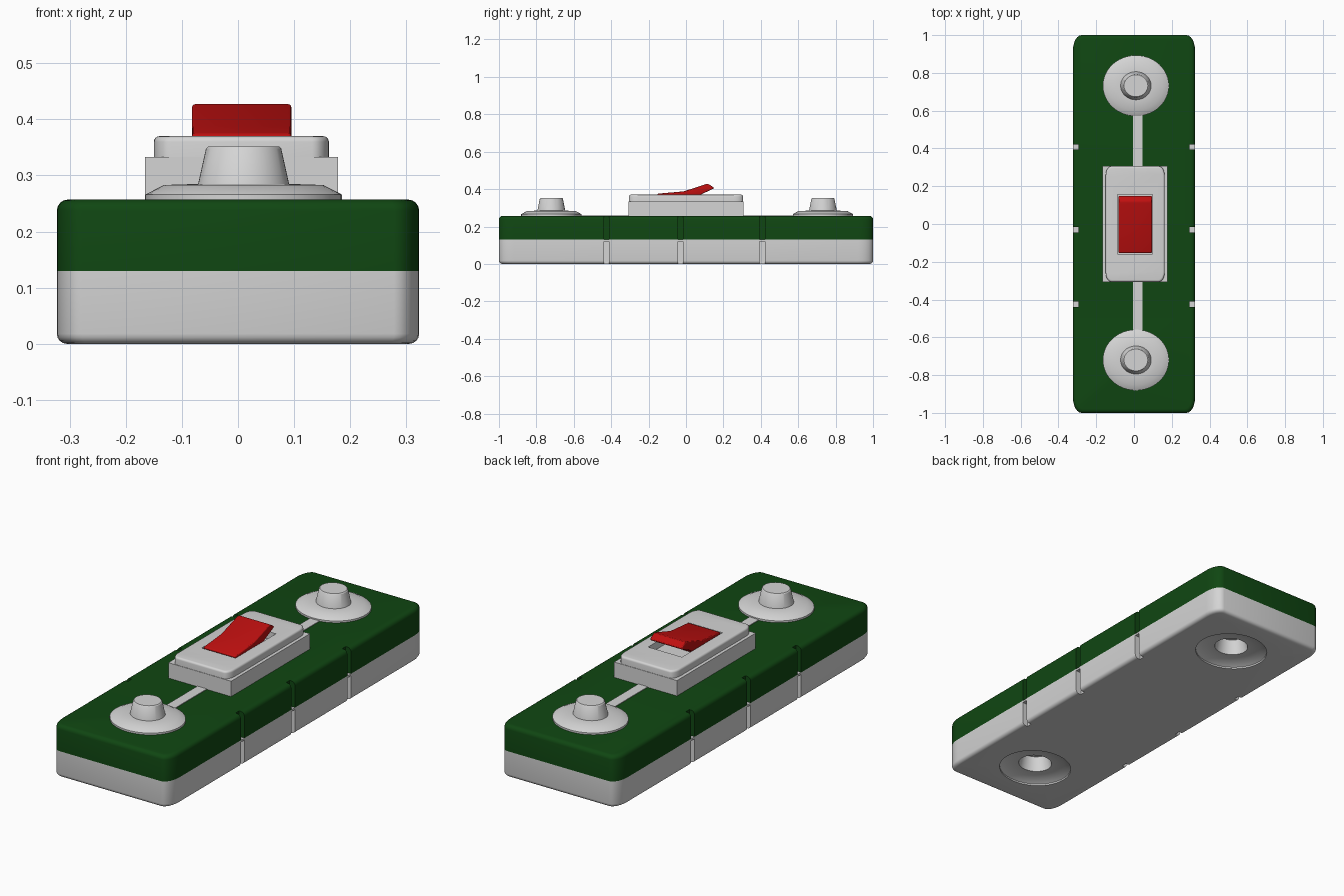
import bpy
import bmesh
from math import cos, sin, pi, radians

cube = bpy.data.objects.get("Cube")
if cube:
    bpy.data.objects.remove(cube, do_unlink=True)


def material(name, rgb):
    m = bpy.data.materials.new(name)
    m.use_nodes = True
    m.diffuse_color = (*rgb, 1)
    bsdf = m.node_tree.nodes["Principled BSDF"]
    bsdf.inputs["Base Color"].default_value = (*rgb, 1)
    bsdf.inputs["Roughness"].default_value = 0.6
    return m


GREY = material("light grey plastic", (0.66, 0.66, 0.66))
GREEN = material("dark green plastic", (0.005, 0.062, 0.006))
RED = material("red plastic", (0.52, 0.005, 0.005))


def finish(bm, name, mat):
    bmesh.ops.recalc_face_normals(bm, faces=bm.faces)
    mesh = bpy.data.meshes.new(name)
    bm.to_mesh(mesh)
    bm.free()
    mesh.materials.append(mat)
    ob = bpy.data.objects.new(name, mesh)
    bpy.context.collection.objects.link(ob)
    return ob


def activate(ob):
    bpy.ops.object.select_all(action="DESELECT")
    ob.select_set(True)
    bpy.context.view_layer.objects.active = ob


def smooth(ob, angle=32):
    activate(ob)
    bpy.ops.object.shade_smooth_by_angle(angle=radians(angle))


def cut(ob, cutter):
    mod = ob.modifiers.new("cut", "BOOLEAN")
    mod.operation = "DIFFERENCE"
    mod.solver = "EXACT"
    mod.object = cutter
    activate(ob)
    bpy.ops.object.modifier_apply(modifier=mod.name)
    bpy.data.objects.remove(cutter, do_unlink=True)


def loft(bm, rings):
    """Skin a stack of equally long point rings and cap both ends."""
    loops = [[bm.verts.new(p) for p in ring] for ring in rings]
    n = len(loops[0])
    for a, b in zip(loops, loops[1:]):
        for i in range(n):
            j = (i + 1) % n
            bm.faces.new((a[i], a[j], b[j], b[i]))
    bm.faces.new(loops[0][::-1])
    bm.faces.new(loops[-1])


def rounded_ring(cx, cy, hx, hy, rx, ry, z, steps=6):
    pts = []
    for q, (sx, sy) in enumerate([(1, 1), (-1, 1), (-1, -1), (1, -1)]):
        for i in range(steps + 1):
            a = (q + i / steps) * pi / 2
            pts.append((cx + sx * (hx - rx) + rx * cos(a),
                        cy + sy * (hy - ry) + ry * sin(a), z))
    return pts


def rounded_slab(name, mat, centre, half, radius, layers):
    """layers: (inset, z) pairs from bottom to top."""
    bm = bmesh.new()
    loft(bm, [rounded_ring(*centre, half[0] - d, half[1] - d,
                           radius[0] - d * .5, radius[1] - d * .5, z)
              for d, z in layers])
    return finish(bm, name, mat)


def add_box(bm, x, y, z):
    loft(bm, [[(x[0], y[0], h), (x[1], y[0], h), (x[1], y[1], h), (x[0], y[1], h)]
              for h in z])


def box(name, mat, x, y, z):
    bm = bmesh.new()
    add_box(bm, x, y, z)
    return finish(bm, name, mat)


def stud(name, mat, y, profile, n=48):
    """Slightly oval turned part; profile is (radius, z) pairs."""
    bm = bmesh.new()
    loft(bm, [[(0.01 + r * cos(2 * pi * i / n), y + 0.92 * r * sin(2 * pi * i / n), z)
               for i in range(n)] for r, z in profile])
    return finish(bm, name, mat)


def edge_round(z, r, up):
    """(inset, z) pairs of a quarter-round edge ending at height z."""
    out = []
    for i in range(5):
        a = i / 4 * pi / 2
        out.append((r * (1 - cos(a)), z - up * r * (1 - sin(a))))
    return out


# Two-part case
SEAM, TOP = 0.13, 0.257
lower_case = rounded_slab("lower_case", GREY, (0, 0), (0.323, 1), (0.045, 0.08),
                          edge_round(0, 0.018, -1)[::-1] + [(0, SEAM)])
upper_case = rounded_slab("upper_case", GREEN, (0, 0), (0.323, 1), (0.045, 0.08),
                          [(0, SEAM)] + edge_round(TOP, 0.02, 1))

# Vertical notches along both long sides
for case, z in ((upper_case, (0.1, 0.3)), (lower_case, (-0.05, 0.12))):
    bm = bmesh.new()
    for y in (-0.425, -0.03, 0.408):
        for s in (-1, 1):
            add_box(bm, sorted((s * 0.294, s * 0.4)), (y - 0.014, y + 0.014), z)
    cut(case, finish(bm, "notch_cutter", case.data.materials[0]))

# Snap studs on top, matching sockets underneath
STUDS = {"back": 0.732, "front": -0.72}
for side, y in STUDS.items():
    smooth(stud(side + "_stud", GREY, y,
                [(0.175, TOP - 0.01), (0.175, TOP + 0.009), (0.142, 0.283),
                 (0.081, 0.285), (0.067, 0.348), (0.063, 0.352)]))
    cut(lower_case, stud("socket_cutter", GREY, y,
                         [(0.175, -0.02), (0.175, 0.008), (0.142, 0.025),
                          (0.081, 0.026), (0.066, 0.098)]))
smooth(lower_case)
smooth(upper_case)

# Contact strips between the studs and the switch
box("back_strip", GREY, (-0.006, 0.045), (0.29, 0.62), (TOP - 0.01, TOP + 0.003))
box("front_strip", GREY, (-0.006, 0.045), (-0.62, -0.29), (TOP - 0.01, TOP + 0.003))

# Switch housing with a rounded cover plate and an opening for the rocker
box("switch_base", GREY, (-0.166, 0.178), (-0.308, 0.308), (TOP - 0.01, 0.333))
cover = rounded_slab("switch_cover", GREY, (0.006, 0), (0.156, 0.306), (0.03, 0.05),
                     [(0, 0.32)] + edge_round(0.37, 0.01, 1))
cut(cover, box("opening_cutter", GREY, (-0.087, 0.099), (-0.16, 0.155), (0.3, 0.4)))
smooth(cover)

# Tilted rocker, extruded from its side profile
side_profile = [(-0.155, 0.372), (-0.147, 0.376), (-0.012, 0.388), (0.108, 0.427),
                (0.12, 0.427), (0.15, 0.408), (0.146, 0.402), (0.085, 0.374),
                (0.03, 0.336), (-0.14, 0.336)]
bm = bmesh.new()
loft(bm, [[(x, y, z) for y, z in side_profile] for x in (-0.082, 0.095)])
rocker = finish(bm, "rocker", RED)
bev = rocker.modifiers.new("soft_edges", "BEVEL")
bev.width = 0.008
bev.segments = 3
bev.limit_method = "ANGLE"
bev.angle_limit = radians(60)
activate(rocker)
bpy.ops.object.modifier_apply(modifier=bev.name)
smooth(rocker, 25)
